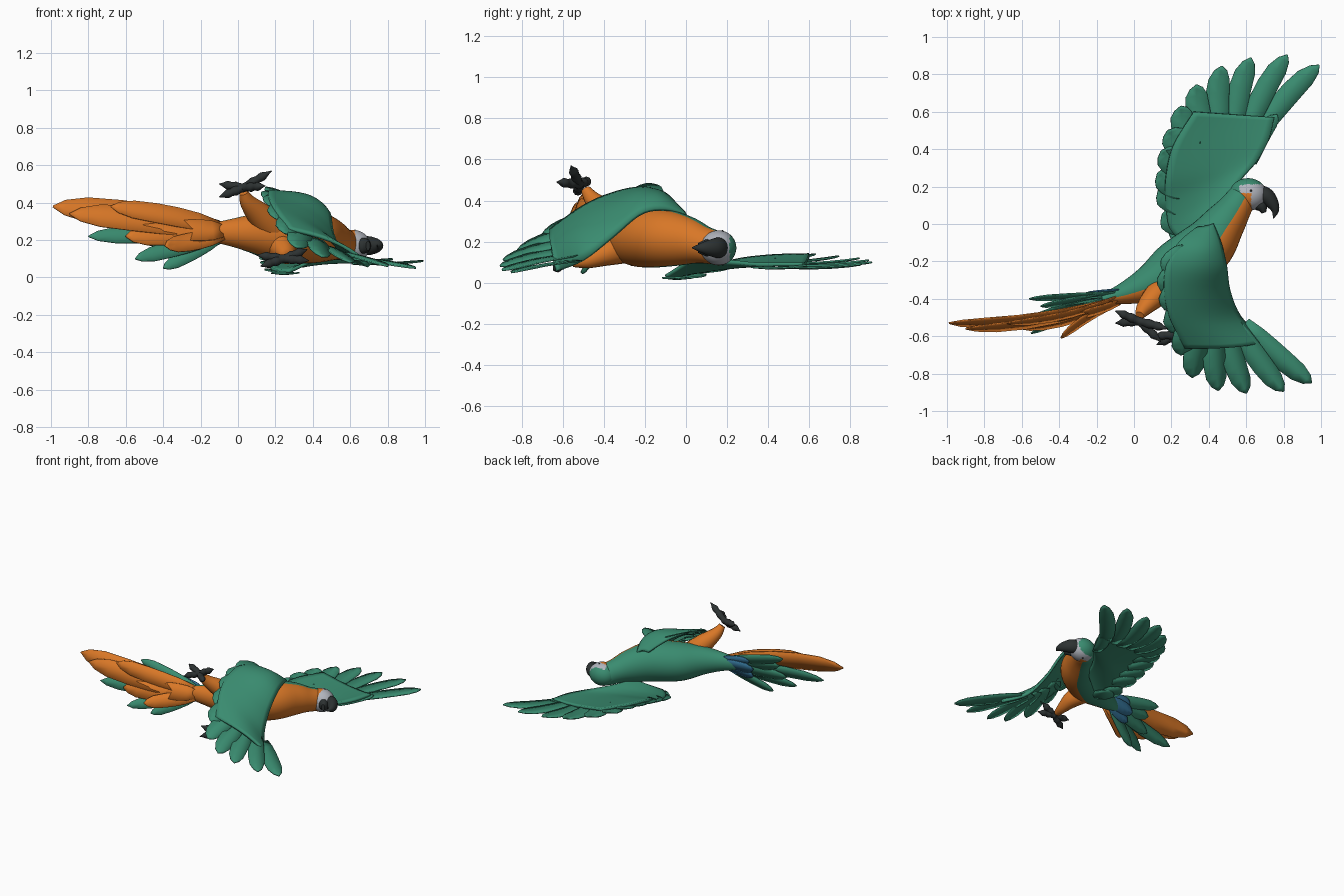
import bpy, bmesh, math
from mathutils import Vector as V

if "Cube" in bpy.data.objects:
    bpy.data.objects.remove(bpy.data.objects["Cube"])


def material(name, rgb):
    m = bpy.data.materials.new(name)
    m.diffuse_color = (*rgb, 1)
    m.use_nodes = True
    m.node_tree.nodes["Principled BSDF"].inputs["Base Color"].default_value = m.diffuse_color
    return m


GREEN = material("green feathers", (0.042, 0.262, 0.162))
ORANGE = material("orange feathers", (0.69, 0.185, 0.02))
BLUE = material("blue feathers", (0.035, 0.17, 0.31))
GREY = material("pale face skin", (0.44, 0.46, 0.51))
DARK = material("dark horn", (0.026, 0.032, 0.032))


def smooth_path(pts, n):
    """Sample a Catmull-Rom curve through tuples of any length."""
    out, k = [], len(pts) - 1
    for i in range(n + 1):
        f = i / n * k
        j = min(int(f), k - 1)
        t = f - j
        a, b, c, d = (pts[max(0, min(k, j + o))] for o in (-1, 0, 1, 2))
        out.append([0.5 * (2 * q + (r - p) * t + (2 * p - 5 * q + 4 * r - s) * t * t
                           + (3 * q - p - 3 * r + s) * t ** 3) for p, q, r, s in zip(a, b, c, d)])
    return out


def finish(bm, name, mats, thick=0, angle=50):
    me = bpy.data.meshes.new(name)
    bmesh.ops.recalc_face_normals(bm, faces=bm.faces)
    bm.to_mesh(me)
    bm.free()
    ob = bpy.data.objects.new(name, me)
    bpy.context.collection.objects.link(ob)
    for m in mats:
        me.materials.append(m)
    if thick:
        s = ob.modifiers.new("thickness", 'SOLIDIFY')
        s.thickness, s.offset = thick, 0
    bpy.ops.object.select_all(action='DESELECT')
    ob.select_set(True)
    bpy.context.view_layer.objects.active = ob
    bpy.ops.object.shade_smooth_by_angle(angle=math.radians(angle))
    return ob


def tube(bm, pts, n=16, sides=16, up=(0, 0, 1), rule=None):
    """Loft ellipses; each point is x, y, z, side radius, up radius."""
    path = smooth_path(pts, n)
    rings = []
    for i, p in enumerate(path):
        t = (V(path[min(i + 1, n)][:3]) - V(path[max(i - 1, 0)][:3])).normalized()
        s = t.cross(V(up)).normalized()
        u = s.cross(t)
        c = V(p[:3])
        rings.append([bm.verts.new(c + s * max(p[3], .001) * math.cos(a) + u * max(p[4], .001) * math.sin(a))
                      for a in (2 * math.pi * k / sides for k in range(sides))])
    for i in range(n):
        for k in range(sides):
            m = (k + 1) % sides
            f = bm.faces.new((rings[i][k], rings[i][m], rings[i + 1][m], rings[i + 1][k]))
            if rule:
                f.material_index = rule(math.cos(2 * math.pi * (k + .5) / sides))
    bm.faces.new(rings[0])
    bm.faces.new(rings[-1])


def feather(bm, base, tip, width, normal, bend=0, lift=0, mat=0):
    base, tip = V(base), V(tip)
    d = (tip - base).normalized()
    s = d.cross(V(normal)).normalized()
    n = s.cross(d)
    rows = []
    for t, w in ((0, .6), (.2, .9), (.4, 1), (.6, 1), (.8, .9), (.93, .55), (1, .05)):
        c = base.lerp(tip, t) + (s * bend + n * lift) * 4 * t * (1 - t)
        h = s * width * w / 2
        rows.append([bm.verts.new(q) for q in (c - h, c + n * width * w * .04, c + h)])
    for a, b in zip(rows, rows[1:]):
        for k in (0, 1):
            bm.faces.new((a[k], a[k + 1], b[k + 1], b[k])).material_index = mat


def wing(name, lead, trail, out, camber, primaries, secondaries, bend, tuck):
    # cambered covert surface
    bm = bmesh.new()
    nu, nv = 24, 12
    L, T = smooth_path(lead, nu), smooth_path(trail, nu)
    grid = [[bm.verts.new(V(a).lerp(V(b), v / nv) + V(out) * camber * math.sin(math.pi * (v / nv) ** .8)
                          * min(1, .3 + i / 8))
             for v in range(nv + 1)] for i, (a, b) in enumerate(zip(L, T))]
    for i in range(nu):
        for v in range(nv):
            bm.faces.new((grid[i][v], grid[i + 1][v], grid[i + 1][v + 1], grid[i][v + 1]))
    finish(bm, name + "_coverts", [GREEN], .018)
    # flight feathers, roots tucked inside the coverts
    bm = bmesh.new()
    for b, t, w in primaries:
        feather(bm, V(b) + V(out) * tuck, t, w, out, bend, .008)
    for b, t in secondaries:
        feather(bm, V(b) + V(out) * tuck, t, .15, out, 0, .002)
    finish(bm, name + "_feathers", [GREEN], .008)


# body: orange on the belly side, green on the back
bm = bmesh.new()
tube(bm, [(-.17, -.4, .24, .025, .045), (-.05, -.37, .24, .06, .07), (.08, -.32, .235, .1, .105),
          (.22, -.24, .22, .145, .14), (.38, -.13, .22, .148, .145), (.48, 0, .205, .115, .12),
          (.54, .085, .185, .09, .092), (.58, .15, .17, .075, .08), (.6, .19, .17, .05, .055)],
     40, 32, rule=lambda c: 1 if c > .25 else 0)
finish(bm, "body", [GREEN, ORANGE])

# head: green crown, pale cheeks, orange throat
bm = bmesh.new()
bmesh.ops.create_uvsphere(bm, u_segments=48, v_segments=32, radius=1)
for v in bm.verts:
    v.co = V((.61 + v.co.x * .1, .158 + v.co.y * .087, .17 + v.co.z * .085))
for f in bm.faces:
    c = f.calc_center_median()
    if c.y < .212 - .1 * max(0, .6 - c.x) and c.x > .565:
        f.material_index = 2 if c.x > .625 or c.y > .165 else 1
finish(bm, "head", [GREEN, ORANGE, GREY])

# eyes
bm = bmesh.new()
for z in (.09, .25):
    r = bmesh.ops.create_uvsphere(bm, u_segments=12, v_segments=8, radius=.006)
    bmesh.ops.translate(bm, verts=r["verts"], vec=(.625, .178, z))
finish(bm, "eyes", [DARK])

# hooked beak
bm = bmesh.new()
tube(bm, [(.65, .165, .17, .05, .05), (.705, .15, .17, .045, .05), (.74, .11, .17, .034, .038),
          (.755, .07, .17, .02, .022), (.745, .03, .17, .002, .003)])
tube(bm, [(.64, .12, .17, .035, .045), (.68, .095, .17, .032, .04), (.695, .06, .17, .012, .025)], 8)
finish(bm, "beak", [DARK])

# wing on the low side, spread flat toward +y
wing("low_wing",
     [(.44, .02, .12), (.5, .14, .11), (.58, .25, .1), (.66, .34, .09), (.72, .45, .09), (.75, .57, .09)],
     [(.27, -.1, .03), (.19, -.02, .04), (.17, .12, .07), (.17, .25, .11), (.21, .42, .13), (.32, .6, .135)],
     (0, 0, -1), .014,
     [((.66, .47, .09), (.99, .85, .09), .115), ((.6, .48, .1), (.82, .905, .1), .115),
      ((.53, .48, .1), (.625, .89, .11), .12), ((.46, .48, .11), (.47, .845, .12), .125),
      ((.39, .46, .12), (.335, .745, .13), .13), ((.32, .42, .13), (.25, .63, .14), .13),
      ((.63, .33, .09), (.765, .585, .085), .09)],
     [((.3, .35, .117), (.18, .5, .14)), ((.28, .27, .1), (.145, .39, .13)), ((.28, .17, .085), (.125, .27, .11)),
      ((.28, .09, .068), (.13, .18, .085)), ((.28, -.01, .04), (.15, .05, .045)), ((.3, 0, .04), (.2, -.08, .025))],
     .02, .014)

# wing on the high side, arched over and down toward -y
wing("high_wing",
     [(.42, .0, .325), (.46, -.1, .355), (.49, -.22, .335), (.51, -.36, .22), (.57, -.5, .11), (.7, -.63, .06)],
     [(.34, -.02, .34), (.24, -.1, .43), (.175, -.21, .46), (.16, -.35, .435), (.19, -.5, .37), (.27, -.66, .255)],
     (.33, -.35, .87), .045,
     [((.59, -.53, .1), (.95, -.85, .05), .115), ((.54, -.54, .13), (.8, -.895, .06), .115),
      ((.48, -.55, .16), (.6, -.905, .08), .12), ((.42, -.55, .2), (.45, -.89, .11), .125),
      ((.36, -.54, .25), (.31, -.82, .16), .13), ((.3, -.5, .31), (.25, -.7, .235), .13)],
     [((.28, -.36, .39), (.2, -.58, .315)), ((.27, -.28, .415), (.165, -.46, .385)),
      ((.27, -.2, .425), (.145, -.36, .42)), ((.28, -.14, .42), (.155, -.26, .455))],
     .01, .005)

# tail: near-upright fan, orange long feathers, green sides, blue coverts
bm = bmesh.new()
back = (-.2, .9, -.33)
tail = [((-.1, -.41, .25), (-.99, -.53, .38), .155, -.04, 1), ((-.1, -.41, .25), (-.9, -.56, .34), .14, -.04, 1),
        ((-.1, -.4, .27), (-.68, -.53, .38), .11, -.03, 1), ((-.1, -.41, .23), (-.6, -.56, .22), .13, -.03, 1),
        ((-.08, -.42, .23), (-.39, -.61, .17), .1, .02, 1), ((-.08, -.42, .25), (-.36, -.5, .25), .12, -.01, 1),
        ((-.1, -.39, .23), (-.8, -.56, .22), .1, -.02, 0), ((-.1, -.385, .22), (-.55, -.585, .1), .09, 0, 0),
        ((-.1, -.38, .21), (-.4, -.51, .05), .08, 0, 0), ((-.1, -.375, .27), (-.56, -.4, .385), .085, 0, 0),
        ((-.1, -.375, .25), (-.5, -.44, .3), .1, 0, 0), ((-.1, -.375, .23), (-.53, -.49, .2), .1, 0, 0),
        ((-.07, -.36, .265), (-.28, -.38, .3), .085, 0, 2), ((-.07, -.36, .24), (-.31, -.39, .24), .095, 0, 2),
        ((-.07, -.37, .22), (-.29, -.42, .17), .085, 0, 2)]
for b, t, w, lift, m in tail:
    feather(bm, b, t, w, back, 0, lift, m)
finish(bm, "tail", [GREEN, ORANGE, BLUE], .007)

# legs
bm = bmesh.new()
tube(bm, [(.2, -.32, .25, .07, .08), (.12, -.38, .33, .065, .07), (.055, -.45, .4, .042, .045),
          (.03, -.49, .455, .024, .024)], up=(1, 0, 1))
tube(bm, [(.22, -.32, .17, .07, .08), (.25, -.4, .14, .06, .06), (.26, -.48, .11, .038, .04),
          (.25, -.55, .1, .024, .024)])
finish(bm, "legs", [ORANGE])

# feet: two toes each way, knuckled, with claws
feet = [((.03, -.52, .48), [(.18, -.56, .57), (.145, -.63, .49), (-.1, -.465, .5), (-.1, -.53, .43)]),
        ((.245, -.59, .1), [(.1, -.6, .12), (.12, -.645, .06), (.37, -.57, .15), (.38, -.61, .09)])]
for i, (c, tips) in enumerate(feet):
    bm = bmesh.new()
    for t in tips:
        rr = (.024, .021, .026, .02, .024, .012, .002)
        tube(bm, [(*V(c).lerp(V(t), k / 6), r, r) for k, r in enumerate(rr)], 12, 10, up=(0, .3, 1))
    finish(bm, ("high_foot", "low_foot")[i], [DARK])
